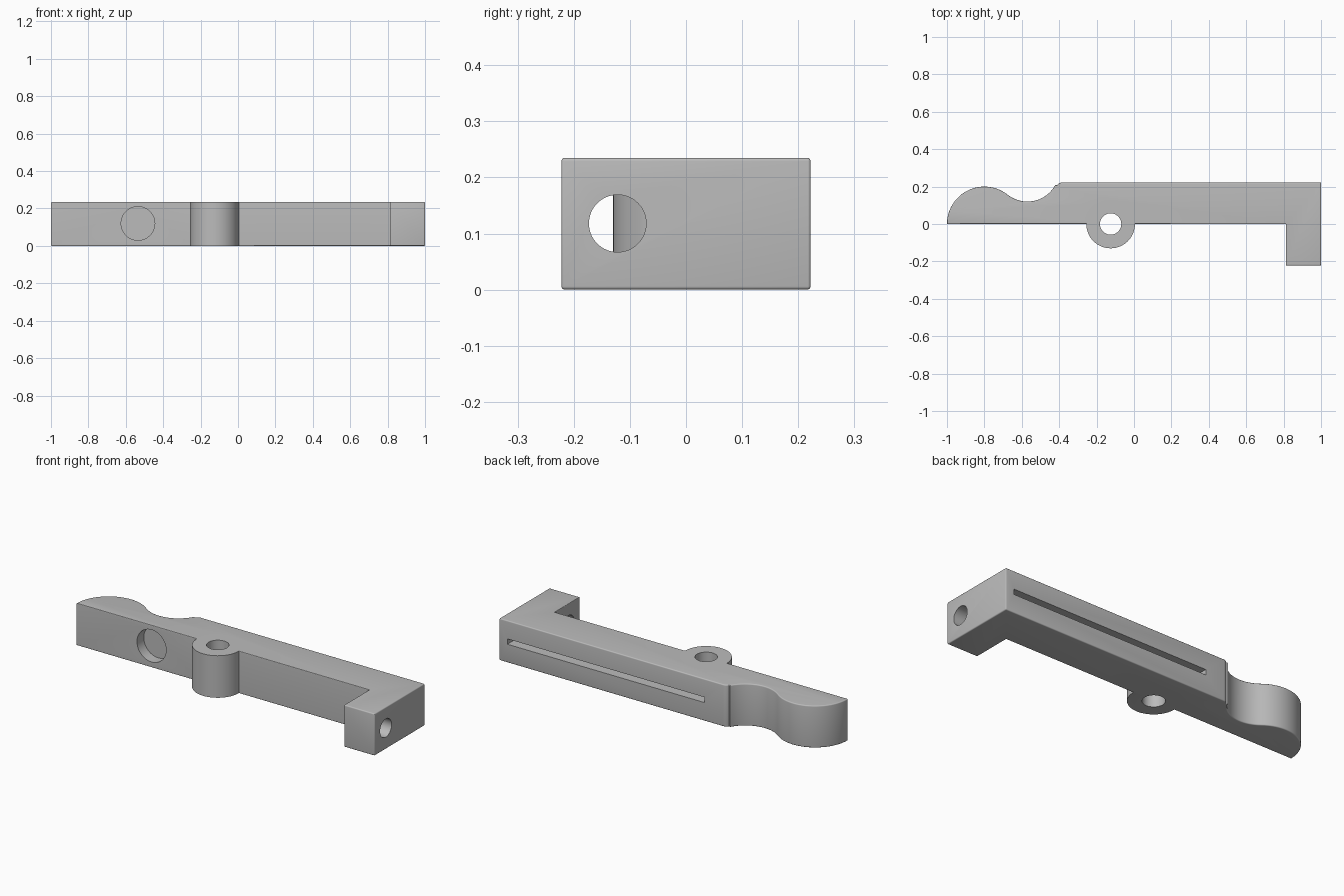
import bpy, bmesh, math
from mathutils import Matrix

cube = bpy.data.objects.get("Cube")
if cube:
    bpy.data.objects.remove(cube, do_unlink=True)

H = 0.235      # height of the bar
ROUND = 0.033  # edge rounding

grey = bpy.data.materials.new("plain grey")
grey.use_nodes = True
grey.diffuse_color = (0.5, 0.5, 0.5, 1)
grey.node_tree.nodes["Principled BSDF"].inputs["Base Color"].default_value = (0.5, 0.5, 0.5, 1)


def arc(cx, cy, r, a0, a1, n):
    angles = [math.radians(a0 + (a1 - a0) * i / n) for i in range(n + 1)]
    return [(cx + r * math.cos(a), cy + r * math.sin(a)) for a in angles]


def add_object(name, bm):
    mesh = bpy.data.meshes.new(name)
    bmesh.ops.recalc_face_normals(bm, faces=bm.faces)
    bm.to_mesh(mesh)
    bm.free()
    mesh.materials.append(grey)
    obj = bpy.data.objects.new(name, mesh)
    bpy.context.collection.objects.link(obj)
    return obj


def cylinder(name, centre, r, depth, axis="Z"):
    turn = {"X": Matrix.Rotation(math.pi / 2, 4, "Y"),
            "Y": Matrix.Rotation(math.pi / 2, 4, "X"),
            "Z": Matrix.Identity(4)}[axis]
    bm = bmesh.new()
    bmesh.ops.create_cone(bm, cap_ends=True, segments=64, radius1=r, radius2=r,
                          depth=depth, matrix=Matrix.Translation(centre) @ turn)
    return add_object(name, bm)


def box(name, centre, size):
    bm = bmesh.new()
    bmesh.ops.create_cube(bm, size=1, matrix=Matrix.Translation(centre) @ Matrix.Diagonal((*size, 1)))
    return add_object(name, bm)


def apply(obj, mod):
    bpy.context.view_layer.objects.active = obj
    bpy.ops.object.modifier_apply(modifier=mod.name)


def combine(obj, other, operation):
    mod = obj.modifiers.new("combine", "BOOLEAN")
    mod.operation, mod.solver, mod.object = operation, "EXACT", other
    apply(obj, mod)
    bpy.data.objects.remove(other, do_unlink=True)


# Bar outline: thumb lobe, finger dip, straight back and hooked end
lobe_end = math.degrees(math.atan2(0.29, 0.23))
outline = arc(-0.8, 0, 0.2, 180, lobe_end, 24)
outline += arc(-0.57, 0.29, 0.17, 180 + lobe_end, 332, 20)[1:]
outline += arc(-0.385, 0.192, 0.03, 150, 90, 4)
outline += [(1, 0.222), (1, -0.222), (0.812, -0.222), (0.812, 0)]

bm = bmesh.new()
base = bm.faces.new([bm.verts.new((x, y, 0)) for x, y in outline])
extruded = bmesh.ops.extrude_face_region(bm, geom=[base])["geom"]
bmesh.ops.translate(bm, vec=(0, 0, H), verts=[g for g in extruded if isinstance(g, bmesh.types.BMVert)])

# Rounded rims and hook corners, with finer rounding on the inner faces
weight = bm.edges.layers.float.new("bevel_weight_edge")
for e in bm.edges:
    a, b = e.verts[0].co, e.verts[1].co
    if abs(a.z - b.z) > 0.1:
        e[weight] = 0.8 if abs(a.y) > 0.2215 and a.x > 0.8 else 0
    else:
        front = abs(a.y) < 0.001 and abs(b.y) < 0.001
        inner = abs(a.x - 0.812) < 0.001 and abs(b.x - 0.812) < 0.001
        e[weight] = 0.4 if front or inner else 1
bar = add_object("lever_bar", bm)
bevel = bar.modifiers.new("rounding", "BEVEL")
bevel.limit_method, bevel.width, bevel.segments = "WEIGHT", ROUND, 5
apply(bar, bevel)

# Pivot boss with its bore
combine(bar, cylinder("pivot_boss", (-0.125, 0, H / 2), 0.13, H), "UNION")
combine(bar, cylinder("pivot_bore", (-0.125, 0, H / 2), 0.057, 1), "DIFFERENCE")

# Blind hole in the front, cross hole in the hook, slot along the back
combine(bar, cylinder("front_pocket", (-0.535, 0, 0.12), 0.09, 0.12, "Y"), "DIFFERENCE")
combine(bar, cylinder("hook_hole", (0.9, -0.122, 0.118), 0.051, 0.4, "X"), "DIFFERENCE")
combine(bar, box("back_slot", (0.34, 0.222, 0.118), (1.22, 0.2, 0.03)), "DIFFERENCE")

# Smooth rounded surfaces, crisp edges
bpy.ops.object.select_all(action="DESELECT")
bar.select_set(True)
bpy.context.view_layer.objects.active = bar
bpy.ops.object.shade_smooth_by_angle(angle=math.radians(30))
